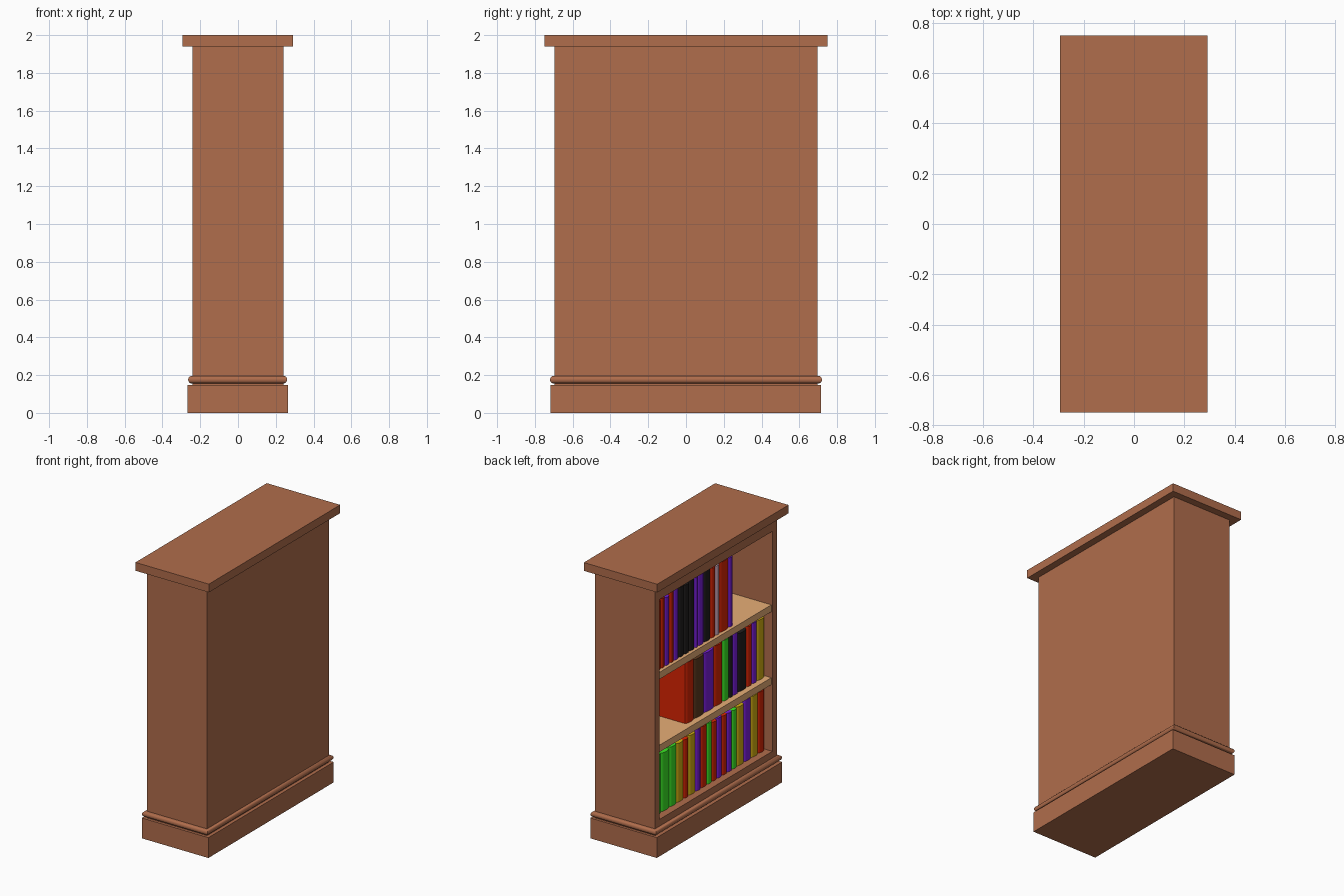
import bpy, bmesh, math, random

if "Cube" in bpy.data.objects:
    bpy.data.objects.remove(bpy.data.objects["Cube"])

random.seed(4)


def material(name, rgb):
    m = bpy.data.materials.new(name)
    m.diffuse_color = (*rgb, 1)
    m.use_nodes = True
    m.node_tree.nodes["Principled BSDF"].inputs["Base Color"].default_value = m.diffuse_color
    return m


wood = material("reddish_wood", (0.434, 0.153, 0.072))
tan = material("light_tan_wood", (0.83, 0.44, 0.19))
COVERS = {
    "r": material("red_cover", (0.70, 0.018, 0.001)),
    "p": material("purple_cover", (0.195, 0.013, 0.72)),
    "g": material("green_cover", (0.045, 0.85, 0.02)),
    "o": material("olive_cover", (0.66, 0.43, 0.006)),
    "n": material("brown_cover", (0.11, 0.042, 0.014)),
    "k": material("black_cover", (0.014, 0.012, 0.012)),
    "l": material("lavender_cover", (0.65, 0.42, 0.52)),
}


def finish(name, bm, mat):
    bmesh.ops.recalc_face_normals(bm, faces=bm.faces)
    me = bpy.data.meshes.new(name)
    bm.to_mesh(me)
    bm.free()
    me.materials.append(mat)
    ob = bpy.data.objects.new(name, me)
    bpy.context.collection.objects.link(ob)
    return ob


def box(name, x, y, z, mat=wood, bevel=0):
    """Box from ranges; bevel rounds the horizontal edges into a bullnose."""
    bm = bmesh.new()
    bmesh.ops.create_cube(bm, size=1)
    for v in bm.verts:
        v.co = [r[0] if c < 0 else r[1] for c, r in zip(v.co, (x, y, z))]
    if bevel:
        edges = [e for e in bm.edges if abs(e.verts[0].co.z - e.verts[1].co.z) < 1e-6]
        bmesh.ops.bevel(bm, geom=edges, offset=bevel, segments=5,
                        profile=0.5, affect='EDGES')
    return finish(name, bm, mat)


def smooth(ob, angle):
    bpy.ops.object.select_all(action='DESELECT')
    ob.select_set(True)
    bpy.context.view_layer.objects.active = ob
    bpy.ops.object.shade_smooth_by_angle(angle=math.radians(angle))


def book(name, y0, y1, z, height, mat, front, back=0.15):
    """Upright book with a rounded spine facing -x."""
    bm = bmesh.new()
    cy, hw = (y0 + y1) / 2, (y1 - y0) / 2 - 0.001
    bulge = min(0.014, hw * 0.6)
    pts = [(back, cy - hw), (back, cy + hw)]
    for i in range(7):
        a = math.pi * i / 6
        pts.append((front + bulge * (1 - math.sin(a)), cy + hw * math.cos(a)))
    face = bm.faces.new([bm.verts.new((px, py, z)) for px, py in pts])
    top = bmesh.ops.extrude_face_region(bm, geom=[face])["geom"]
    bmesh.ops.translate(bm, vec=(0, 0, height),
                        verts=[g for g in top if isinstance(g, bmesh.types.BMVert)])
    smooth(finish(name, bm, mat), 40)


# Plinth, rounded bead and lid
box("plinth", (-0.267, 0.265), (-0.717, 0.715), (0, 0.147))
smooth(box("plinth_bead", (-0.264, 0.26), (-0.72, 0.72), (0.156, 0.196), bevel=0.0195), 40)
box("lid", (-0.295, 0.292), (-0.75, 0.75), (1.94, 2.0))

# Carcass, open towards -x
for s, side in ((-1, "near"), (1, "far")):
    box(side + "_side_panel", (-0.24, 0.24), sorted((s * 0.643, s * 0.697)), (0.145, 1.942))
box("back_panel", (0.215, 0.24), (-0.66, 0.66), (0.145, 1.942))
box("floor_board", (-0.24, 0.22), (-0.66, 0.66), (0.145, 0.245))
box("top_rail", (-0.24, -0.21), (-0.66, 0.66), (1.835, 1.942))

# Two inner shelves
for name, z in (("lower_shelf", 0.775), ("upper_shelf", 1.302)):
    box(name, (-0.232, 0.217), (-0.645, 0.645), (z - 0.05, z), tan)

# Book rows: start y, then colour and thickness of each book towards -y
ROWS = (
    ("bottom", 0.245, -0.19, 0.63, 0.43,
     "g.085 g.095 g.081 o.08 r.058 o.08 p.058 r.07 g.056 r.058 p.057 r.059 "
     "p.056 g.057 o.081 p.08 o.081 r.075"),
    ("middle", 0.775, -0.19, 0.265, 0.43,
     "r.095 n.115 p.115 r.10 g.07 k.04 p.063 k.10 r.057 p.057 o.092"),
    ("upper", 1.302, -0.21, 0.625, 0.50,
     "r.045 r.045 p.057 r.046 p.057 k.06 k.06 k.064 p.034 p.07 k.08 r.05 l.05 r.103 p.046"),
)
for row, z, front, y, tall, spec in ROWS:
    for i, item in enumerate(spec.split()):
        w = float(item[1:])
        h = tall + random.uniform(-0.01, 0.015)
        w = min(w, y + 0.643)
        book(f"{row}_book_{i + 1}", y - w, y, z, h, COVERS[item[0]], front)
        y -= w
